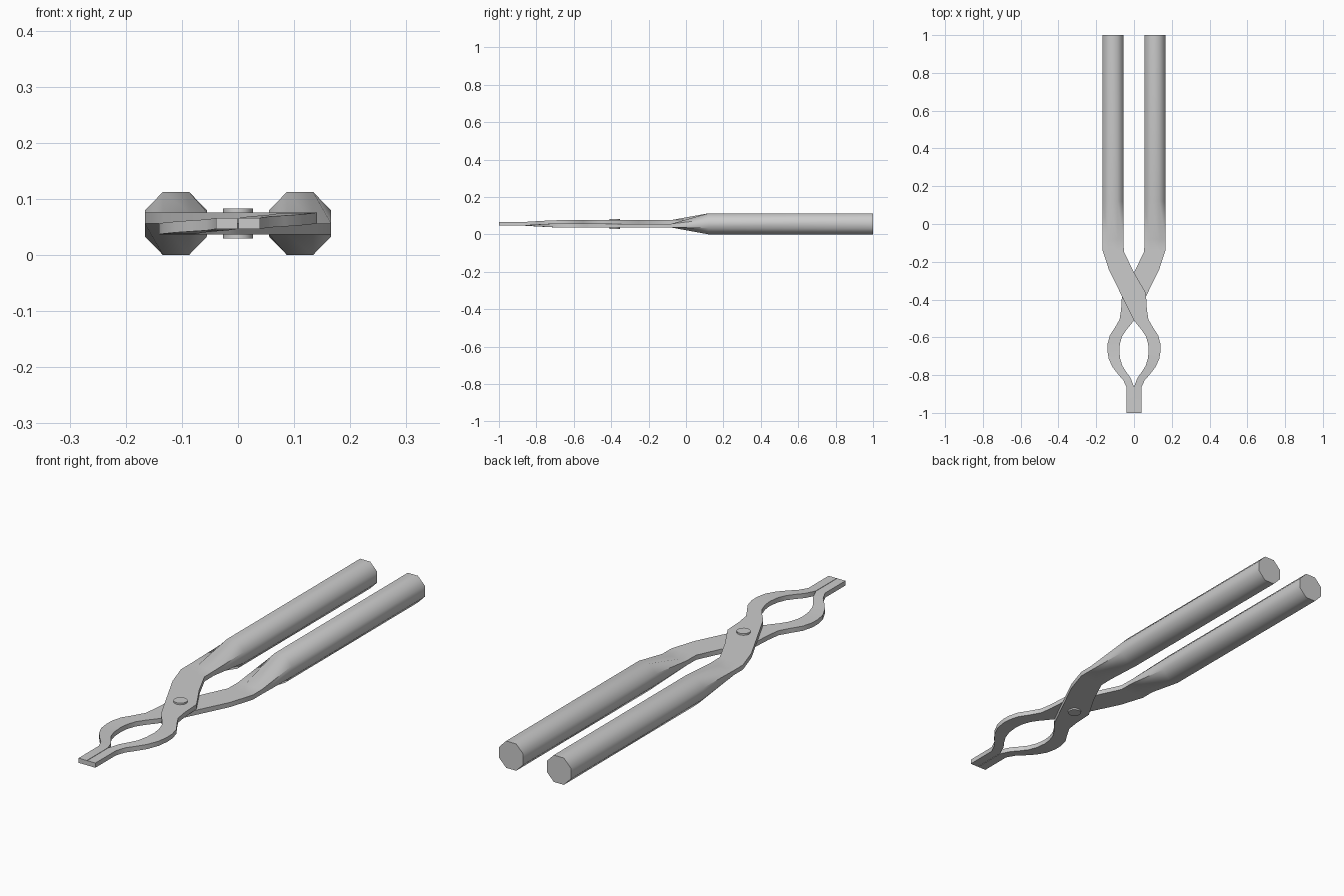
import bpy, bmesh, math
from mathutils import Matrix, Vector

if "Cube" in bpy.data.objects:
    bpy.data.objects.remove(bpy.data.objects["Cube"])

ZC = 0.0565            # mid height of the tool
T = 0.0098             # half thickness of the flat bar

# stations: left x,y / right x,y / side half height / crown half height / z offset
handle = [
    (-.166, 1.0, -.055, 1.0, .023, .0562, 0),
    (-.166, .12, -.055, .12, .023, .0562, 0),
    (-.166, -.08, -.055, -.08, T, T, T),
]
# flat bar: crosses over at the pivot, bows out, then closes into the tip
bar = [
    (-.166, -.14, -.054, -.145), (-.132, -.245, -.003, -.252),
    (-.040, -.43, .063, -.365), (0, -.51, .068, -.45),
    (.015, -.53, .076, -.505), (.040, -.56, .102, -.55),
    (.062, -.593, .128, -.59), (.074, -.63, .140, -.635),
    (.078, -.665, .141, -.67), (.074, -.71, .134, -.715),
    (.062, -.75, .112, -.76), (.040, -.785, .083, -.797),
    (.018, -.815, .056, -.828), (.001, -.86, .039, -.866),
    (.001, -1.0, .039, -1.0),
]


def bar_offset(y):
    # layers merge to one level between bow and tip
    return T * max(0, min(1, (y + .86) / .17))


stations = handle + [(*b, T, T, bar_offset(b[1])) for b in bar]


def section(bm, lx, ly, rx, ry, side, crown, dz):
    # eight-sided section that flattens to a rectangle
    a, b = Vector((lx, ly, ZC + dz)), Vector((rx, ry, ZC + dz))
    ring = [(0, side), (.29, crown), (.71, crown), (1, side)]
    ring += [(t, -h) for t, h in reversed(ring)]
    return [bm.verts.new(a.lerp(b, t) + Vector((0, 0, h))) for t, h in ring]


def finish(bm, name, angle):
    bmesh.ops.recalc_face_normals(bm, faces=bm.faces)
    me = bpy.data.meshes.new(name)
    bm.to_mesh(me)
    bm.free()
    ob = bpy.data.objects.new(name, me)
    bpy.context.collection.objects.link(ob)
    bpy.ops.object.select_all(action='DESELECT')
    ob.select_set(True)
    bpy.context.view_layer.objects.active = ob
    bpy.ops.object.shade_smooth_by_angle(angle=math.radians(angle))
    return ob


def arm(name, flip):
    bm = bmesh.new()
    rings = [section(bm, *s) for s in stations]
    for p, q in zip(rings, rings[1:]):
        for i in range(8):
            j = (i + 1) % 8
            bm.faces.new((p[i], p[j], q[j], q[i]))
    bm.faces.new(rings[0])
    bm.faces.new(rings[-1])
    if flip:  # second arm is the first turned half way about the long axis
        bmesh.ops.rotate(bm, verts=bm.verts, cent=(0, 0, ZC),
                         matrix=Matrix.Rotation(math.pi, 3, 'Y'))
    return finish(bm, name, 50)


# two crossing arms
arm("upper_arm", False)
arm("lower_arm", True)

# pivot rivet
bm = bmesh.new()
bmesh.ops.create_cone(bm, cap_ends=True, segments=12, radius1=.027, radius2=.027,
                      depth=.053, matrix=Matrix.Translation((0, -.381, ZC)))
finish(bm, "pivot_rivet", 40)
